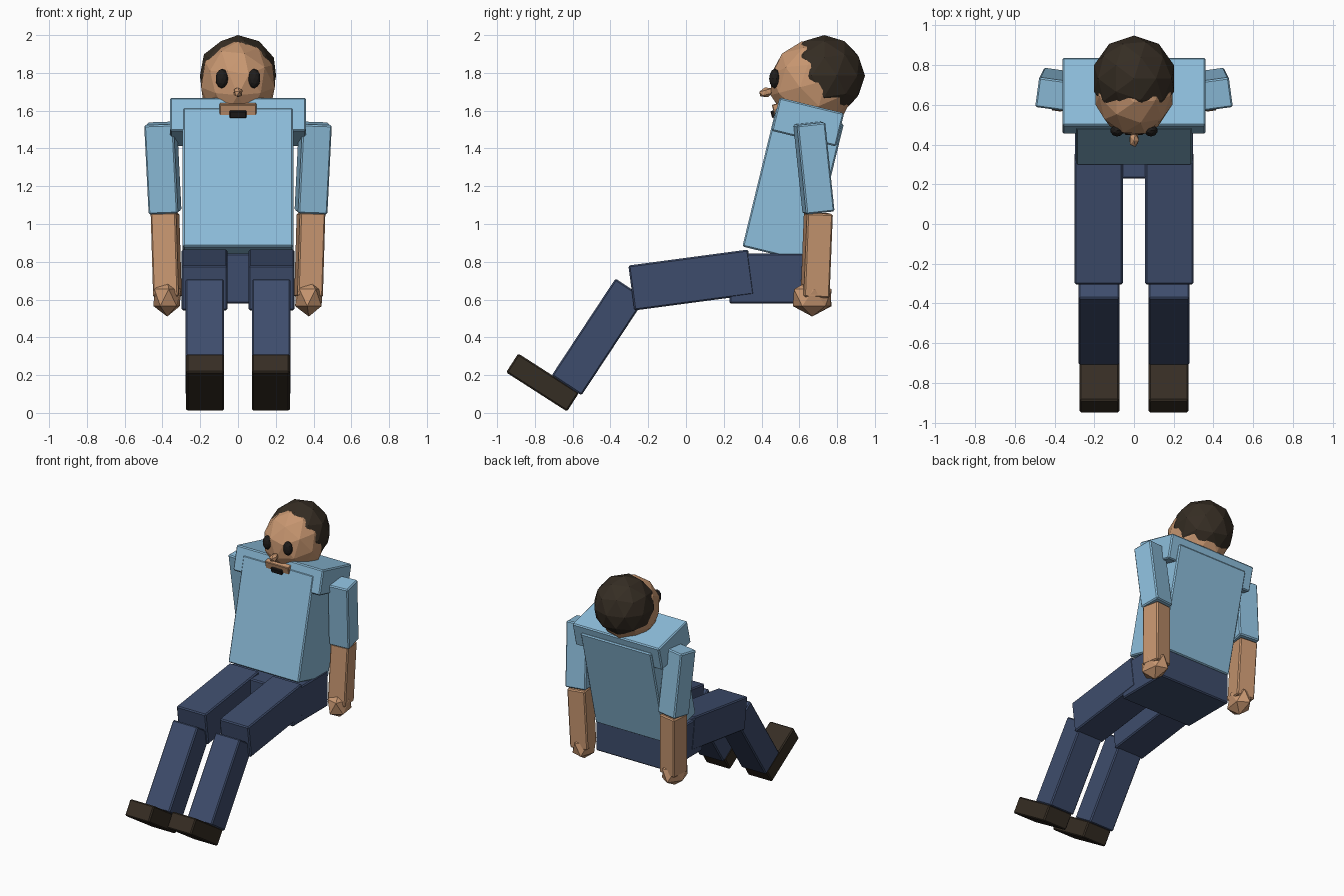
import bpy
from math import radians
from mathutils import Matrix, Euler

if "Cube" in bpy.data.objects:
    bpy.data.objects.remove(bpy.data.objects["Cube"], do_unlink=True)


def material(name, rgb):
    m = bpy.data.materials.new(name)
    m.use_nodes = True
    m.diffuse_color = (*rgb, 1)
    bsdf = next(n for n in m.node_tree.nodes if n.type == 'BSDF_PRINCIPLED')
    bsdf.inputs["Base Color"].default_value = (*rgb, 1)
    return m


SHIRT = material("light blue shirt", (0.27, 0.52, 0.72))
SKIN = material("tan skin", (0.58, 0.31, 0.165))
JEANS = material("navy trousers", (0.048, 0.073, 0.15))
DARK = material("dark brown", (0.036, 0.026, 0.017))
BLACK = material("near black", (0.014, 0.012, 0.011))


def finish(name, mat, loc, scale, rot):
    # Bake rotation and size into the mesh so bevels stay even
    ob = bpy.context.object
    ob.name = ob.data.name = name
    turn = Euler([radians(a) for a in rot]).to_matrix().to_4x4()
    ob.data.transform(turn @ Matrix.Diagonal((*scale, 1)))
    ob.location = loc
    ob.data.materials.append(mat)
    return ob


def box(name, mat, loc, size, rot=(0, 0, 0), bevel=0.008):
    bpy.ops.mesh.primitive_cube_add(size=1)
    ob = finish(name, mat, loc, size, rot)
    mod = ob.modifiers.new("edge bevel", 'BEVEL')
    mod.width = bevel
    mod.segments = 1
    return ob


def ball(name, mat, loc, radii, rot=(0, 0, 0), detail=2):
    bpy.ops.mesh.primitive_ico_sphere_add(subdivisions=detail, radius=1)
    return finish(name, mat, loc, radii, rot)


# Trunk, leaning back
LEAN = (-13.7, 0, 0)
box("torso", SHIRT, (0, 0.567, 1.205), (0.585, 0.368, 0.757), LEAN)
box("shoulders", SHIRT, (0, 0.645, 1.54), (0.72, 0.352, 0.181), LEAN)
box("hips", JEANS, (0, 0.437, 0.712), (0.595, 0.415, 0.266))

# Limbs, one set per side
for side, s in (("left", 1), ("right", -1)):
    box(side + "_thigh", JEANS, (s * 0.178, 0.028, 0.7035), (0.243, 0.64, 0.24), (7.6, 0, 0))
    box(side + "_shin", JEANS, (s * 0.176, -0.463, 0.402), (0.206, 0.19, 0.615), (-33.4, 0, 0))
    box(side + "_shoe", DARK, (s * 0.174, -0.759, 0.161), (0.2, 0.383, 0.119), (-32.7, 0, 0))
    box(side + "_sleeve", SHIRT, (s * 0.398, 0.677, 1.297), (0.157, 0.152, 0.475), (6.3, s * 2, s * 8))
    box(side + "_forearm", SKIN, (s * 0.38, 0.692, 0.835), (0.136, 0.138, 0.445), (-2, s * 2, s * 8))
    ball(side + "_hand", SKIN, (s * 0.375, 0.668, 0.61), (0.082, 0.118, 0.1), (0, 0, s * 8), 1)
    ball(side + "_eye", BLACK, (s * 0.085, 0.47, 1.77), (0.034, 0.03, 0.052))

# Head, with a hair cap overlapping the skull
ball("head", SKIN, (0, 0.672, 1.742), (0.205, 0.232, 0.232), (15, 0, 0))
ball("hair", DARK, (0, 0.732, 1.785), (0.212, 0.216, 0.215))
ball("nose", SKIN, (0, 0.425, 1.697), (0.027, 0.042, 0.027), (15, 0, 0), 1)
box("jaw", SKIN, (0, 0.533, 1.608), (0.195, 0.14, 0.085), (15, 0, 0), 0.004)
box("mouth", BLACK, (0, 0.466, 1.583), (0.09, 0.03, 0.038), (15, 0, 0), 0.004)
